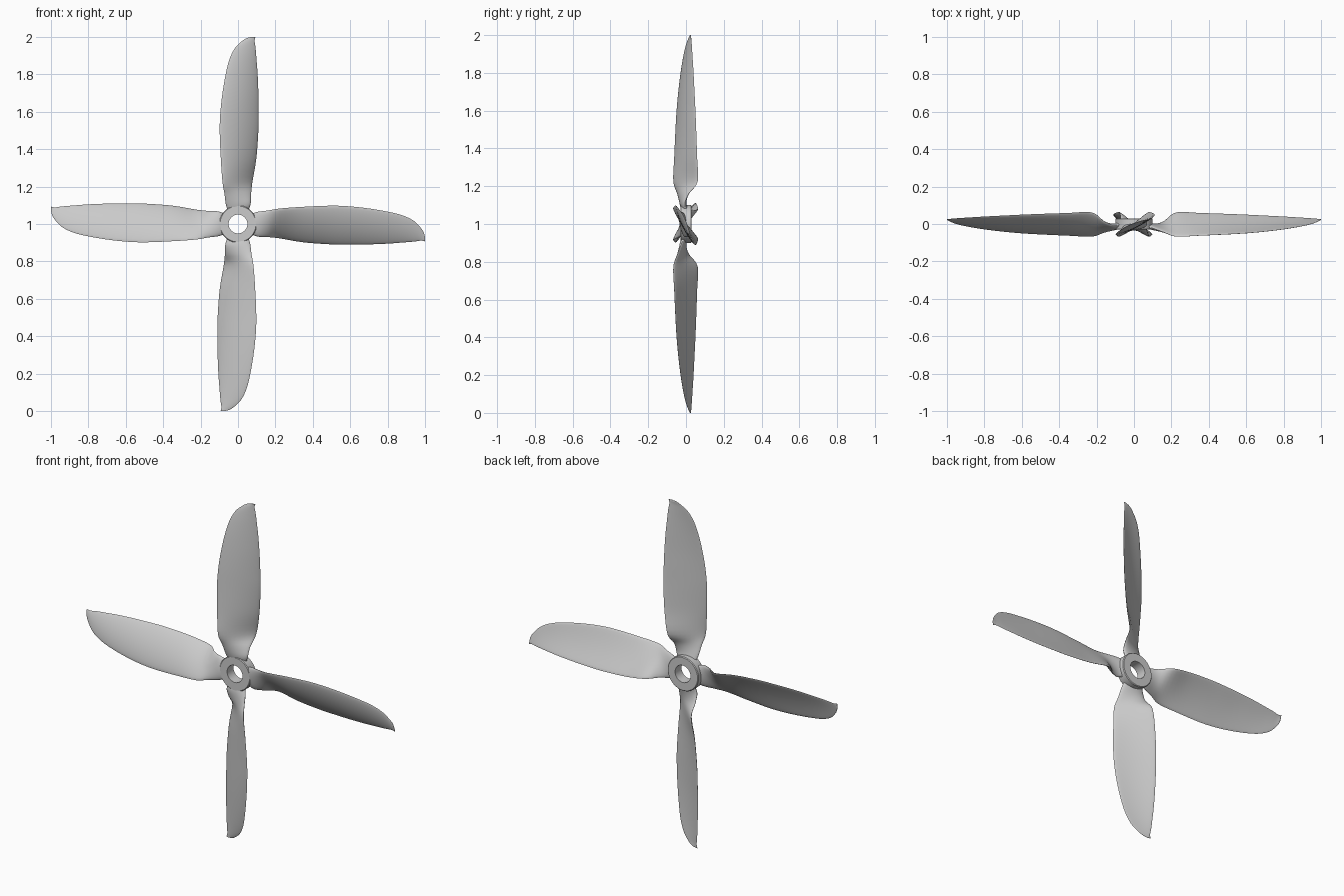
import bpy, bmesh, math
from mathutils import Matrix, Vector

if "Cube" in bpy.data.objects:
    bpy.data.objects.remove(bpy.data.objects["Cube"])

CENTRE = Vector((0, 0, 1))


def finish(bm, name, angle=35):
    bmesh.ops.recalc_face_normals(bm, faces=bm.faces)
    mesh = bpy.data.meshes.new(name)
    bm.to_mesh(mesh)
    bm.free()
    ob = bpy.data.objects.new(name, mesh)
    bpy.context.collection.objects.link(ob)
    bpy.ops.object.select_all(action='DESELECT')
    ob.select_set(True)
    bpy.context.view_layer.objects.active = ob
    bpy.ops.object.shade_smooth_by_angle(angle=math.radians(angle))
    return ob


# blade stations: radius, left x, left y, right x, right y, thickness, camber
STATIONS = [
    (0.070, -0.055, -0.012, 0.055, 0.000, 0.034, 0.000),
    (0.110, -0.066, -0.026, 0.068, -0.006, 0.032, 0.000),
    (0.160, -0.072, -0.044, 0.070, 0.014, 0.026, 0.003),
    (0.225, -0.083, -0.067, 0.077, 0.062, 0.020, 0.007),
    (0.350, -0.092, -0.062, 0.098, 0.059, 0.018, 0.011),
    (0.500, -0.098, -0.055, 0.109, 0.054, 0.017, 0.012),
    (0.600, -0.094, -0.049, 0.110, 0.050, 0.016, 0.012),
    (0.700, -0.083, -0.040, 0.109, 0.045, 0.014, 0.011),
    (0.800, -0.066, -0.028, 0.105, 0.040, 0.012, 0.009),
    (0.880, -0.046, -0.015, 0.099, 0.035, 0.010, 0.007),
    (0.940, -0.017, -0.002, 0.094, 0.031, 0.008, 0.004),
    (0.975, 0.018, 0.010, 0.089, 0.028, 0.006, 0.002),
    (0.993, 0.045, 0.018, 0.091, 0.027, 0.005, 0.000),
    (1.000, 0.070, 0.022, 0.094, 0.027, 0.003, 0.000),
]


def smooth_stations(rows, steps):
    out = []
    for i in range(len(rows) - 1):
        a, b, c, d = (rows[max(0, min(len(rows) - 1, i + k))] for k in (-1, 0, 1, 2))
        for s in range(steps):
            t = s / steps
            out.append([q + 0.5 * t * (r - p + t * (2*p - 5*q + 4*r - w + t * (3*(q - r) + w - p)))
                        for p, q, r, w in zip(a, b, c, d)])
    return out + [list(rows[-1])]


def section(row, n=12):
    # thin cambered foil, rounded at both edges
    rad, xl, yl, xr, yr, th, cam = row
    lo, hi = Vector((xl, yl)), Vector((xr, yr))
    chord = (hi - lo).normalized()
    normal = Vector((chord.y, -chord.x))
    pts = []
    for k in range(2 * n):
        a = math.pi * k / n
        u = 0.5 - 0.5 * math.cos(a)
        off = cam * (4 * u * (1 - u)) + th / 2 * math.sin(a)
        p = lo.lerp(hi, u) + normal * off
        pts.append(Vector((p.x, p.y, rad)))
    return pts


def loft(rings, bm):
    loops = [[bm.verts.new(p) for p in r] for r in rings]
    for a, b in zip(loops, loops[1:]):
        for j in range(len(a)):
            k = (j + 1) % len(a)
            bm.faces.new((a[j], a[k], b[k], b[j]))
    return loops


# four twisted blades around the front-back axis
rings = [section(r) for r in smooth_stations(STATIONS, 4)]
for i, side in enumerate(("top", "right", "bottom", "left")):
    turn = Matrix.Translation(CENTRE) @ Matrix.Rotation(i * math.pi / 2, 4, 'Y')
    bm = bmesh.new()
    loops = loft([[turn @ p for p in ring] for ring in rings], bm)
    bm.faces.new(loops[0])
    bm.faces.new(loops[-1])
    finish(bm, "blade_" + side, 50)

# hub ring with a through hole
profile = [(0.05, -0.030), (0.096, -0.030), (0.1, -0.026),
           (0.1, 0.026), (0.096, 0.030), (0.05, 0.030)]
bm = bmesh.new()
N = 64
hub = []
for s in range(N):
    a = 2 * math.pi * s / N
    hub.append([CENTRE + Vector((r * math.cos(a), y, r * math.sin(a))) for r, y in profile])
loft(hub + [hub[0]], bm)
bmesh.ops.remove_doubles(bm, verts=bm.verts, dist=1e-5)
finish(bm, "hub_ring")
